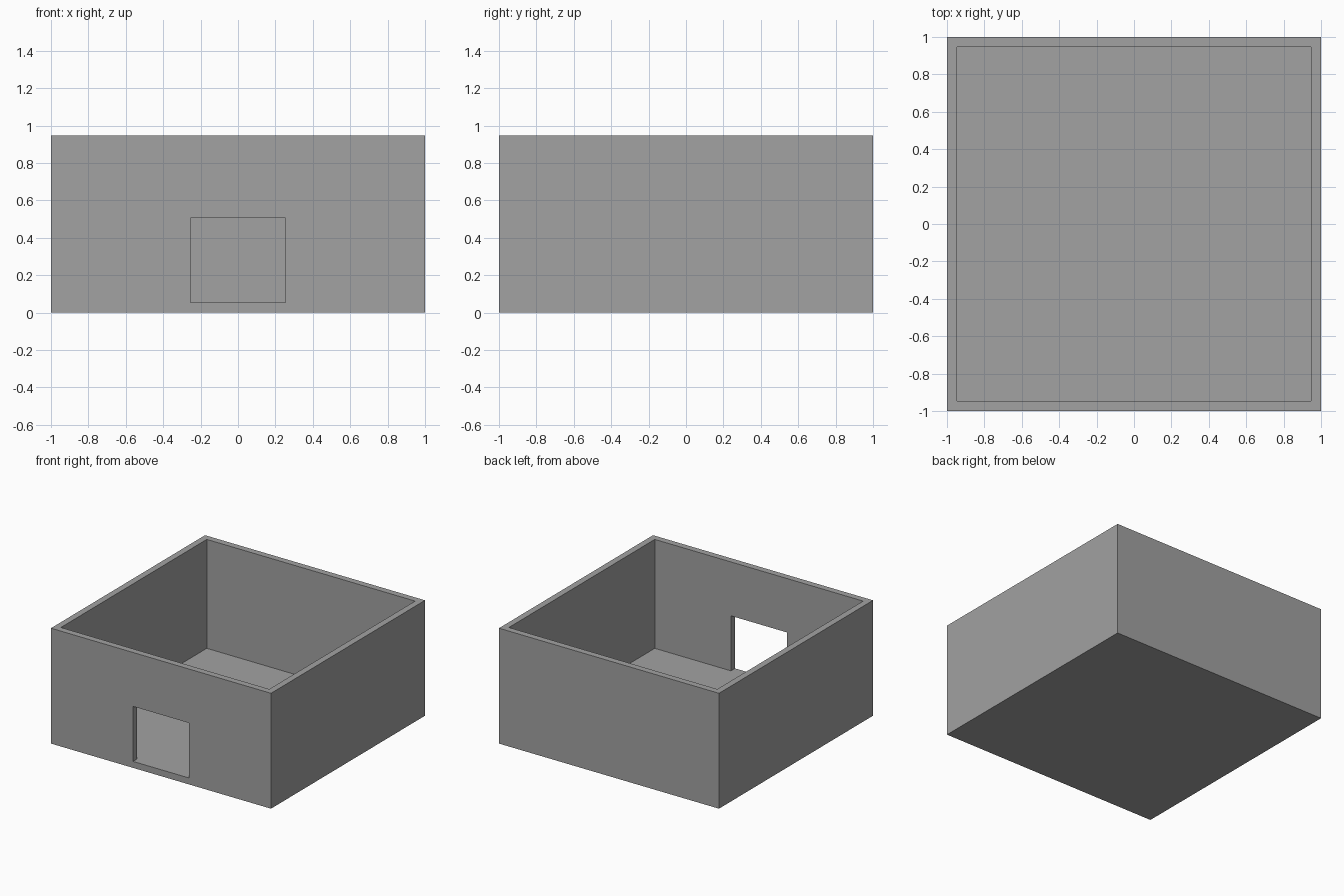
import bpy

default = bpy.data.objects.get("Cube")
if default:
    bpy.data.objects.remove(default, do_unlink=True)

WALL = 0.053      # wall and floor thickness
HEIGHT = 0.948
DOOR_HALF = 0.254
DOOR_TOP = 0.505

grey = bpy.data.materials.new("plain_grey")
grey.use_nodes = True
colour = (0.36, 0.36, 0.36, 1)
grey.diffuse_color = colour
grey.node_tree.nodes["Principled BSDF"].inputs["Base Color"].default_value = colour


def box(name, low, high):
    """Axis-aligned box between two corners."""
    centre = [(a + b) / 2 for a, b in zip(low, high)]
    bpy.ops.mesh.primitive_cube_add(size=1, location=centre)
    obj = bpy.context.object
    obj.name = name
    obj.scale = [b - a for a, b in zip(low, high)]
    bpy.ops.object.transform_apply(location=True, rotation=False, scale=True)
    obj.data.materials.append(grey)
    return obj


def cut(target, cutter):
    """Subtract the cutter, then discard it."""
    cutter.hide_render = True
    mod = target.modifiers.new("cut", 'BOOLEAN')
    mod.operation = 'DIFFERENCE'
    mod.solver = 'EXACT'
    mod.object = cutter
    bpy.context.view_layer.objects.active = target
    bpy.ops.object.modifier_apply(modifier=mod.name)
    bpy.data.objects.remove(cutter, do_unlink=True)


# Open-topped room: solid block with the interior hollowed out
room = box("room_shell", (-1, -1, 0), (1, 1, HEIGHT))
inner = 1 - WALL
cut(room, box("room_cavity", (-inner, -inner, WALL), (inner, inner, HEIGHT + 1)))

# Doorway through the front wall, level with the floor
cut(room, box("doorway", (-DOOR_HALF, -1.2, WALL), (DOOR_HALF, -0.8, DOOR_TOP)))
